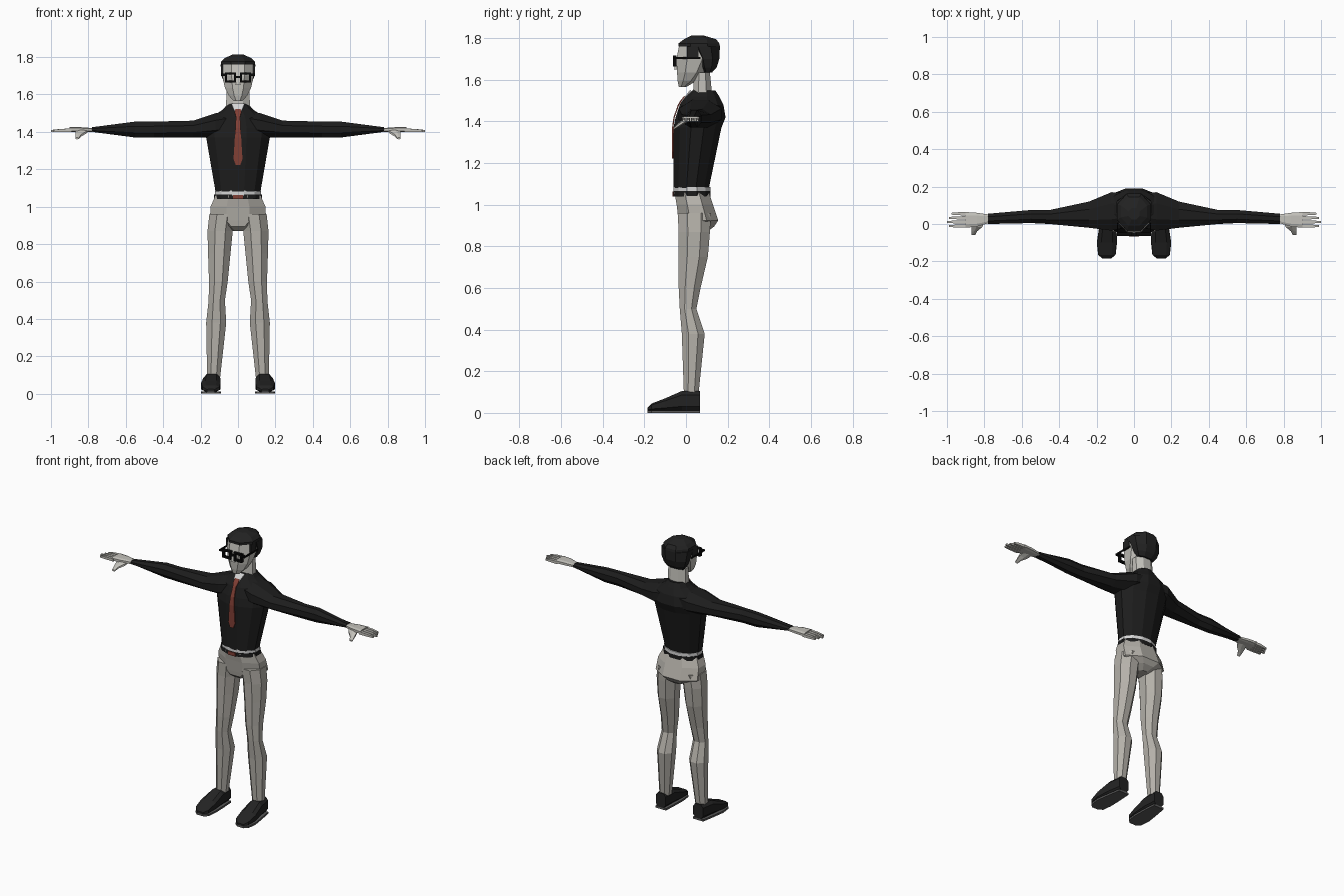
import bpy, bmesh, math
from mathutils import Vector

if "Cube" in bpy.data.objects:
    bpy.data.objects.remove(bpy.data.objects["Cube"])


def material(name, red, green, blue):
    mat = bpy.data.materials.new(name)
    mat.use_nodes = True
    mat.diffuse_color = (red, green, blue, 1)
    shader = mat.node_tree.nodes["Principled BSDF"]
    shader.inputs["Base Color"].default_value = mat.diffuse_color
    return mat


def grey(name, value):
    return material(name, value, value, value)


SKIN = material("skin", .54, .53, .49)
TROUSERS = material("trouser grey", .46, .44, .4)
RED = material("tie red", .22, .05, .035)
WHITE = grey("shirt white", .68)
BLACK = grey("sweater black", .012)
HAIR = grey("hair black", .016)
SHOE = grey("shoe black", .017)
SOLE = grey("sole grey", .1)
FRAME = grey("frame black", .003)


def finish(name, bm, mat, mirror=False, thick=0):
    """Turn a bmesh into an object, optionally mirrored left to right."""
    bmesh.ops.recalc_face_normals(bm, faces=bm.faces)
    mesh = bpy.data.meshes.new(name)
    bm.to_mesh(mesh)
    bm.free()
    mesh.materials.append(mat)
    ob = bpy.data.objects.new(name, mesh)
    bpy.context.collection.objects.link(ob)
    if thick:
        plate = ob.modifiers.new("thickness", "SOLIDIFY")
        plate.thickness = thick
        plate.offset = 0
    if mirror:
        ob.modifiers.new("mirror", "MIRROR").use_mirror_merge = False
    return ob


def ring(at, **limits):
    """Cross-section: position on the loft axis, then limits in axis order."""
    return at, *limits.values()


def band(z, half, front, back):
    """Cross-section centred on the body's middle plane."""
    return z, -half, half, front, back


def loft(name, axis, rings, mat, sides=8, mirror=False, power=1):
    """Skin polygon rings along an axis; a power below one squares them."""
    def unit_profile(wave):
        values = [wave(math.tau * (i + .5) / sides) for i in range(sides)]
        values = [math.copysign(abs(v) ** power, v) for v in values]
        return [v / max(values) for v in values]

    profile = list(zip(unit_profile(math.cos), unit_profile(math.sin)))
    bm = bmesh.new()
    loops = []
    for at, a_low, a_high, b_low, b_high in rings:
        loop = []
        for u, v in profile:
            co = [(a_low + a_high + u * (a_high - a_low)) / 2,
                  (b_low + b_high + v * (b_high - b_low)) / 2]
            co.insert("xyz".index(axis), at)
            loop.append(bm.verts.new(co))
        loops.append(loop)
    for lower, upper in zip(loops, loops[1:]):
        for i in range(sides):
            bm.faces.new((lower[i - 1], lower[i], upper[i], upper[i - 1]))
    bm.faces.new(loops[0])
    bm.faces.new(loops[-1])
    return finish(name, bm, mat, mirror)


def boxes(name, extents, mat, mirror=False):
    """One object made of boxes given by opposite corners."""
    bm = bmesh.new()
    for low, high in extents:
        low, high = Vector(low), Vector(high)
        for vert in bmesh.ops.create_cube(bm, size=1)["verts"]:
            vert.co = (low + high) / 2 + vert.co * (high - low)
    return finish(name, bm, mat, mirror)


def strip(name, rows, mat):
    """Thin symmetric plate running down the chest."""
    bm = bmesh.new()
    pairs = [[bm.verts.new((side * half, y, z)) for side in (-1, 1)]
             for half, y, z in rows]
    for (a, b), (c, d) in zip(pairs, pairs[1:]):
        bm.faces.new((a, b, d, c))
    return finish(name, bm, mat, thick=.006)


# Sweater body and sleeves
waist, armpit, shoulder, collar = 1.08, 1.37, 1.48, 1.55
loft("sweater", "z", [
    band(waist, half=.12, front=-.06, back=.11),
    band(armpit, half=.17, front=-.06, back=.17),
    band(armpit + .05, half=.17, front=-.05, back=.19),
    band(shoulder, half=.14, front=-.03, back=.18),
    band(shoulder + .04, half=.08, front=0, back=.16),
    band(collar, half=.055, front=.03, back=.14),
], BLACK, sides=12)
elbow, wrist = .55, .78
loft("sleeve", "x", [
    ring(0, front=-.01, back=.165, bottom=1.39, top=1.52),
    ring(.12, front=-.035, back=.17, bottom=armpit, top=1.5),
    ring(.24, front=-.02, back=.12, bottom=armpit, top=1.46),
    ring(elbow - .1, front=0, back=.075, bottom=armpit, top=1.455),
    ring(elbow, front=.005, back=.075, bottom=armpit, top=1.455),
    ring(wrist, front=0, back=.055, bottom=1.4, top=1.425),
], BLACK, mirror=True)


# Shirt hem, belt and buckle wrap the waist
def waistband(name, bottom, height, half, mat):
    section = dict(half=half, front=-.06, back=.118)
    loft(name, "z", [band(bottom, **section), band(bottom + height, **section)],
         mat, sides=12)


belt = waist - .04
waistband("shirt_hem", belt + .02, .026, .122, WHITE)
waistband("belt", belt, .026, .128, BLACK)
boxes("buckle", [((-.026, -.066, belt), (.026, -.058, belt + .023))], RED)

# Trousers
crotch, knee, ankle = .87, .5, .09
loft("trouser_hips", "z", [
    band(crotch, half=.04, front=0, back=.1),
    band(crotch + .025, half=.09, front=-.03, back=.135),
    band(crotch + .055, half=.15, front=-.035, back=.155),
    band(1, half=.147, front=-.045, back=.13),
    band(belt + .02, half=.12, front=-.055, back=.11),
], TROUSERS)
loft("trouser_leg", "z", [
    ring(ankle, inner=.095, outer=.165, front=-.01, back=.06),
    ring(knee - .12, inner=.063, outer=.17, front=-.02, back=.09),
    ring(knee, inner=.07, outer=.157, front=-.03, back=.05),
    ring(knee + .1, inner=.055, outer=.155, front=-.035, back=.07),
    ring(knee + .25, inner=.04, outer=.16, front=-.035, back=.105),
    ring(crotch, inner=.028, outer=.163, front=-.035, back=.115),
    ring(crotch + .09, inner=.015, outer=.153, front=-.04, back=.12),
], TROUSERS, mirror=True)

# Shoes; each sole is the shoe outline flattened and slightly widened
welt = .012
shoe = [
    ring(-.185, inner=.125, outer=.167, bottom=welt, top=.025),
    ring(-.165, inner=.1, outer=.19, bottom=welt, top=.045),
    ring(-.1, inner=.093, outer=.197, bottom=welt, top=.07),
    ring(-.02, inner=.095, outer=.185, bottom=welt, top=.105),
    ring(.068, inner=.1, outer=.17, bottom=welt, top=.105),
]
loft("shoe", "y", shoe, SHOE, mirror=True, power=.6)
rim = .002
loft("sole", "y", [ring(y, inner=inner - rim, outer=outer + rim, bottom=0, top=welt)
                   for y, inner, outer, bottom, top in shoe],
     SOLE, sides=4, mirror=True)

# Hands with four fingers on an arc of lengths, and a thumb
palm_low, palm_high, knuckle = 1.4, 1.425, .9
loft("palm", "x", [
    ring(wrist - .01, front=.007, back=.05, bottom=palm_low, top=palm_high - .005),
    ring(wrist + .06, front=-.014, back=.06, bottom=palm_low, top=palm_high),
    ring(knuckle, front=-.02, back=.064, bottom=palm_low, top=palm_high),
], SKIN, mirror=True, power=.6)
for i, label in enumerate(("index", "middle", "ring", "little")):
    y = .022 * (i - .5)
    reach = .1 - .012 * abs(i - 1)

    def joint(x, radius):
        return ring(x, front=y - radius, back=y + radius,
                    bottom=palm_low, top=palm_low + radius * 2)

    loft(label + "_finger", "x",
         [joint(knuckle - .01, .009), joint(knuckle + reach / 2, .008),
          joint(knuckle + reach, .005)], SKIN, sides=4, mirror=True)
loft("thumb", "y", [
    ring(.015, inner=.8, outer=.86, bottom=palm_low, top=palm_high - .005),
    ring(-.015, inner=.81, outer=.87, bottom=1.385, top=1.41),
    ring(-.04, inner=.84, outer=.87, bottom=1.37, top=1.39),
    ring(-.06, inner=.85, outer=.87, bottom=1.36, top=1.37),
], SKIN, sides=6, mirror=True)

# Neck, head and nose
chin, jaw, eyes, brow = 1.565, 1.635, 1.7, 1.76
loft("neck", "z", [band(shoulder, half=.064, front=.03, back=.13),
                   band(jaw, half=.062, front=.04, back=.115)], SKIN)
loft("head", "z", [
    band(chin, half=.024, front=-.034, back=0),
    band(chin + .03, half=.05, front=-.04, back=.05),
    band(jaw, half=.07, front=-.043, back=.09),
    band(eyes, half=.084, front=-.046, back=.13),
    band(brow, half=.083, front=-.034, back=.14),
    band(brow + .02, half=.07, front=-.02, back=.13),
], SKIN)
loft("nose", "z", [band(jaw + .015, half=.013, front=-.057, back=-.03),
                   band(eyes + .01, half=.006, front=-.047, back=-.03)],
     SKIN, sides=4)

# Hair: nape to temples, then a crown overhanging the forehead
loft("hair_back", "z", [
    band(jaw, half=.058, front=.085, back=.125),
    band(jaw + .025, half=.074, front=.065, back=.147),
    band(eyes, half=.088, front=.05, back=.16),
    band(brow, half=.093, front=.015, back=.163),
], HAIR)
loft("hair_crown", "z", [
    band(brow, half=.091, front=-.036, back=.163),
    band(brow + .015, half=.09, front=-.036, back=.16),
    band(brow + .035, half=.07, front=-.01, back=.145),
    band(brow + .053, half=.03, front=.025, back=.085),
], HAIR)
boxes("sideburn", [((.08, .005, eyes), (.09, .06, brow))], HAIR, mirror=True)

# Glasses: square rims, half a bridge and a folding arm, mirrored
inner, outer, temple, bar = .01, .07, .092, .011
low, high, front, back = 1.663, 1.718, -.063, -.045
boxes("glasses", [
    ((inner, front, low), (outer, back, low + bar)),
    ((inner, front, high - bar), (outer, back, high)),
    ((inner, front, low), (inner + bar, back, high)),
    ((outer - bar, front, low), (outer, back, high)),
    ((0, front, eyes - bar), (inner, back, eyes)),
    ((outer, front, eyes), (temple, back, eyes + bar)),
    ((temple - bar / 2, front, eyes), (temple, outer, eyes + bar)),
], FRAME, mirror=True)

# Shirt collar and tie
strip("shirt_collar", [(.036, .022, collar), (.004, -.03, shoulder)], WHITE)
strip("tie", [(.014, -.006, shoulder + .04), (.018, -.02, shoulder + .025),
              (.011, -.036, shoulder), (.014, -.057, armpit + .05),
              (.017, -.064, armpit), (.024, -.064, 1.255),
              (.012, -.064, 1.223)], RED)
